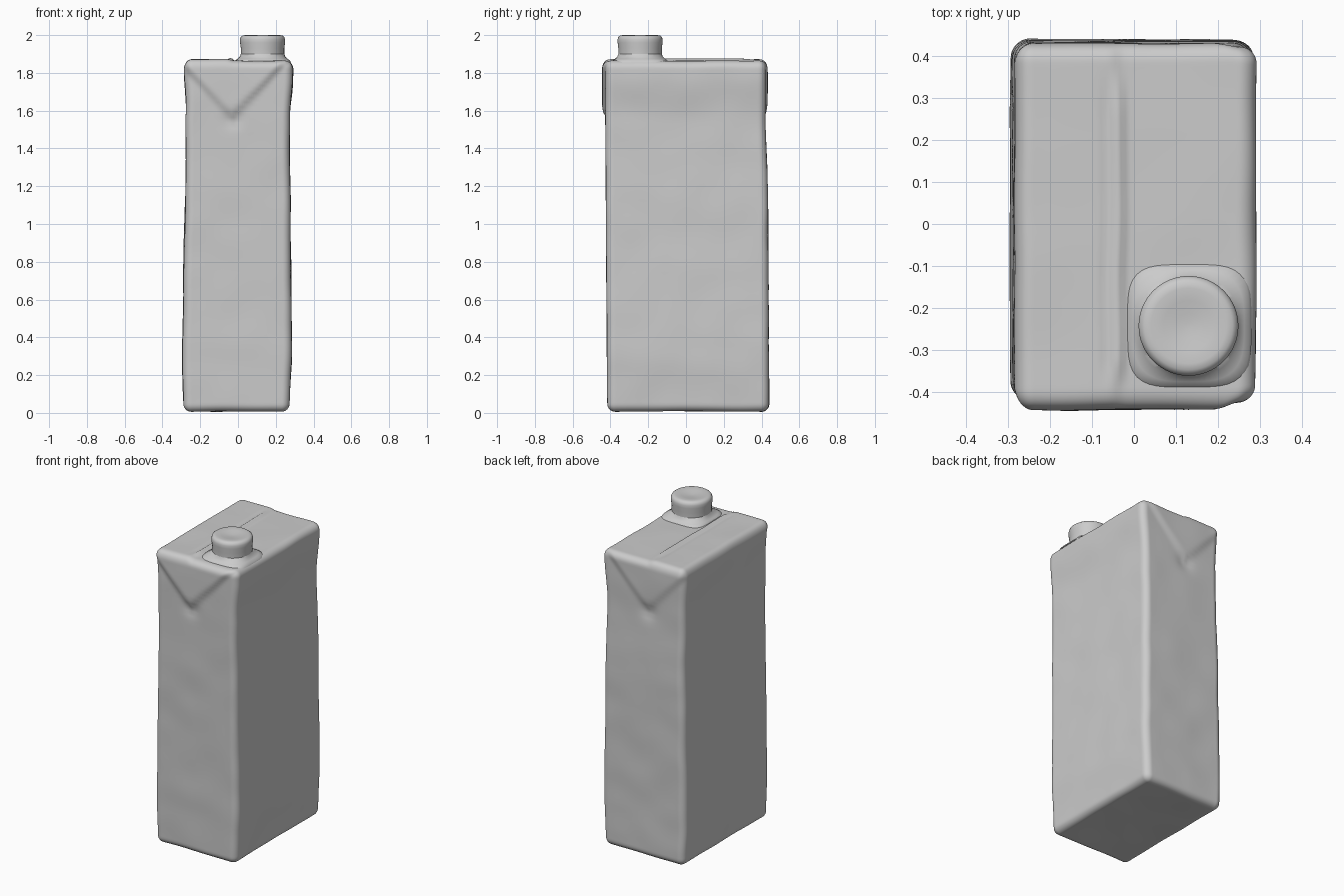
import bpy, bmesh, math
from mathutils import Vector, noise

if "Cube" in bpy.data.objects:
    bpy.data.objects.remove(bpy.data.objects["Cube"])


def smoothstep(a, b, v):
    t = max(0.0, min(1.0, (v - a) / (b - a)))
    return t * t * (3 - 2 * t)


def interp(keys, z):
    for (z0, v0), (z1, v1) in zip(keys, keys[1:]):
        if z <= z1:
            return v0 + (v1 - v0) * smoothstep(z0, z1, z)
    return keys[-1][1]


def make_object(name, bm, angle):
    bmesh.ops.recalc_face_normals(bm, faces=bm.faces)
    mesh = bpy.data.meshes.new(name)
    bm.to_mesh(mesh)
    bm.free()
    ob = bpy.data.objects.new(name, mesh)
    bpy.context.collection.objects.link(ob)
    bpy.ops.object.select_all(action='DESELECT')
    bpy.context.view_layer.objects.active = ob
    ob.select_set(True)
    bpy.ops.object.shade_smooth_by_angle(angle=math.radians(angle))
    return ob


# Side outlines by height: left, right, front and back of the carton
LEFT = [(0, -.287), (.25, -.295), (.7, -.288), (1.3, -.276), (1.6, -.275), (1.8, -.284)]
RIGHT = [(0, .27), (.3, .284), (1.0, .278), (1.55, .274), (1.78, .291)]
FRONT = [(0, -.415), (.4, -.419), (1.0, -.424), (1.53, -.426)]
BACK = [(0, .441), (.5, .437), (1.1, .434), (1.55, .421)]
BOTTOM, TOP, RADIUS = 0.006, 1.864, 0.042

# Carton: rounded box with soft folds, top seam and paper waviness
bm = bmesh.new()
bmesh.ops.create_cube(bm, size=2)
bmesh.ops.subdivide_edges(bm, edges=bm.edges[:], cuts=75, use_grid_fill=True)
half = Vector((.28, .43, (TOP - BOTTOM) / 2))
for v in bm.verts:
    p = Vector([math.sin(c * math.pi / 2) * h for c, h in zip(v.co, half)])
    inner = Vector([max(-(h - RADIUS), min(h - RADIUS, c)) for c, h in zip(p, half)])
    p = inner + (p - inner).normalized() * RADIUS
    u, w = p.x / half.x, p.y / half.y
    z = p.z + half.z + BOTTOM
    l, r = interp(LEFT, z), interp(RIGHT, z)
    f, b = interp(FRONT, z), interp(BACK, z)
    x = l + (r - l) * (u + 1) / 2
    y = f + (b - f) * (w + 1) / 2
    # Triangular folded ears at the top of the front and back
    fold = 1.56 + abs(x + .03) * 1.05
    ear = smoothstep(fold - .03, fold + .04, z) * smoothstep(.8, 1, abs(w))
    y += math.copysign(ear * (.018 if w < 0 else .010), w)
    dent = math.exp(-((x + .03) / .05) ** 2 - ((z - 1.55) / .04) ** 2)
    y -= math.copysign(dent * .012 * smoothstep(.8, 1, abs(w)), w)
    # Overlapping flap and double seam line on the top
    top = smoothstep(TOP - .04, TOP, z)
    span = smoothstep(-.40, -.32, y) * (1 - smoothstep(.25, .40, y))
    lift = .008 * (1 - smoothstep(-.06, -.02, x))
    lift += span * .012 * math.exp(-((x + .037) / .012) ** 2)
    lift -= span * .005 * math.exp(-((x + .063) / .010) ** 2)
    # Slightly uneven bottom
    base = 1 - smoothstep(BOTTOM, BOTTOM + .06, z)
    sag = .010 * (1 - u * u) * (1 - w * w)
    n = noise.noise_vector(Vector((x * 5, y * 5, z * 6))) * .004
    v.co = (x + n.x, y + n.y, max(0, z + top * lift + base * sag + n.z * .7))
make_object("carton", bm, 60)


def lathe(name, profile, center, steps=64, square=None):
    bm = bmesh.new()
    rings = []
    for i, (rad, z) in enumerate(profile):
        ring = []
        for k in range(steps):
            a = math.tau * k / steps
            c, s = math.cos(a), math.sin(a)
            # Blend from a circle to a rounded square where wanted
            e = square[i] if square else 2
            q = rad / (abs(c) ** e + abs(s) ** e) ** (1 / e)
            ring.append(bm.verts.new((center[0] + q * c, center[1] + q * s, z)))
        rings.append(ring)
    for lo, hi in zip(rings, rings[1:]):
        for k in range(steps):
            j = (k + 1) % steps
            bm.faces.new((lo[k], lo[j], hi[j], hi[k]))
    bm.faces.new(rings[0])
    bm.faces.new(rings[-1])
    return make_object(name, bm, 50)


CENTER = (.13, -.243)
# Soft square flange under the spout
lathe("spout_flange", [(.150, 1.855), (.145, 1.866), (.133, 1.874), (.121, 1.885), (.115, 1.90)],
      CENTER, square=[4, 4, 3.2, 2.4, 2])
# Screw cap with rounded rim and shallow dished top
lathe("screw_cap", [(.114, 1.87), (.115, 1.90), (.115, 1.93), (.119, 1.96), (.119, 1.978),
                    (.115, 1.991), (.105, 1.998), (.090, 2.0), (.060, 1.996),
                    (.030, 1.992), (.008, 1.990)], CENTER)
